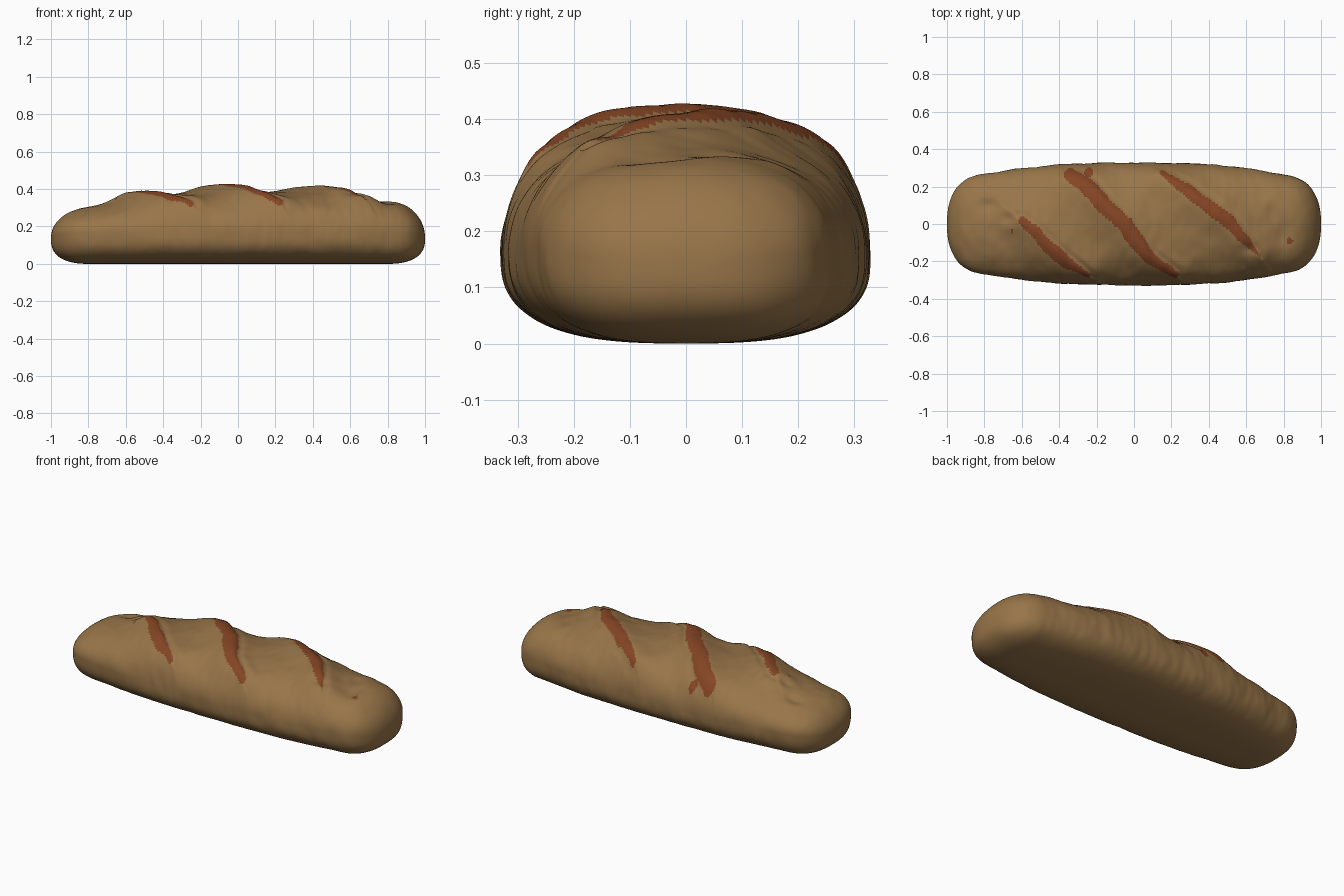
import bpy, bmesh, math
from mathutils import Vector, noise

if "Cube" in bpy.data.objects:
    bpy.data.objects.remove(bpy.data.objects["Cube"])


def material(name, rgb):
    m = bpy.data.materials.new(name)
    m.diffuse_color = (*rgb, 1)
    m.use_nodes = True
    m.node_tree.nodes["Principled BSDF"].inputs["Base Color"].default_value = m.diffuse_color
    return m


def curve(pts, x):
    """Catmull-Rom style interpolation through (x, value) points."""
    n = len(pts)
    for i in range(n - 1):
        if x <= pts[i + 1][0] or i == n - 2:
            break
    (x1, v1), (x2, v2) = pts[i], pts[i + 1]
    x0, v0 = pts[max(i - 1, 0)]
    x3, v3 = pts[min(i + 2, n - 1)]
    h = x2 - x1
    t = (x - x1) / h
    m1, m2 = h * (v2 - v0) / (x2 - x0), h * (v3 - v1) / (x3 - x1)
    return ((2*t**3 - 3*t*t + 1) * v1 + (t**3 - 2*t*t + t) * m1
            + (3*t*t - 2*t**3) * v2 + (t**3 - t*t) * m2)


def gauss(d, s):
    return math.exp(-(d / s) ** 2)


# Loaf profiles: half width and top height along x
WIDTH = [(-1, .25), (-.8, .268), (-.6, .297), (-.4, .318), (0, .328),
         (.4, .32), (.6, .30), (.8, .266), (1, .245)]
HEIGHT = [(-1, .275), (-.8, .302), (-.65, .33), (-.45, .36), (-.2, .378),
          (0, .384), (.25, .38), (.45, .374), (.65, .35), (.8, .342), (1, .305)]

# Diagonal slashes: (x, y, half width) along the top
SLASHES = [
    (.04, [(-.60, .02, .022), (-.53, -.04, .028), (-.46, -.12, .036),
           (-.37, -.20, .032), (-.25, -.27, .012)]),
    (.045, [(-.34, .265, .035), (-.24, .19, .045), (-.15, .09, .042), (-.05, 0, .042),
            (.01, -.09, .042), (.08, -.18, .032), (.22, -.27, .018)]),
    (.046, [(.15, .275, .012), (.27, .19, .030), (.39, .10, .036), (.50, .02, .036),
            (.57, -.06, .028), (.66, -.16, .006)]),
]
# Thin creases and dents in the crust: (x, y, radius x, radius y, depth)
DENTS = [(-.78, .10, .05, .03, .012), (-.67, .03, .04, .03, .015),
         (.79, -.06, .055, .08, .022), (.62, -.13, .04, .03, .015),
         (.74, .06, .04, .05, .010)]
SPOTS = [(.83, -.09, .016), (-.65, -.04, .012), (-.24, .278, .024)]


def nearest(path, x, y):
    """Signed distance to a slash (positive on its right) and its half width."""
    best = (9, 0, 0)
    for (ax, ay, aw), (bx, by, bw) in zip(path, path[1:]):
        ux, uy = bx - ax, by - ay
        t = max(0, min(1, ((x - ax) * ux + (y - ay) * uy) / (ux * ux + uy * uy)))
        dx, dy = x - ax - t * ux, y - ay - t * uy
        d = math.hypot(dx, dy)
        if d < best[0]:
            best = (d, math.copysign(1, dx * -uy + dy * ux), aw + t * (bw - aw))
    return best[0] * best[1], best[2]


def relief(x, y):
    """Raised slash ridges, with a groove on the right, and crust dents."""
    z = 0
    for amp, path in SLASHES:
        d, w = nearest(path, x, y)
        z += amp * gauss(d, .10 if d < 0 else .085)
        z -= .010 * gauss(d - w - .012, .018)
    for cx, cy, rx, ry, depth in DENTS:
        z -= depth * math.exp(-((x - cx) / rx) ** 2 - ((y - cy) / ry) ** 2)
    return z


def is_slash(x, y):
    wobble = .007 * noise.noise(Vector((x * 18, y * 18, 3)))
    for _, path in SLASHES:
        d, w = nearest(path, x, y)
        if abs(d) < w + wobble:
            return True
    return any(math.hypot(x - a, y - b) < r + wobble for a, b, r in SPOTS)


def section(x, count):
    """One rounded, flat-bottomed ring of the loaf."""
    u = max(0, (abs(x) - .8) / .2)
    end = max(0, 1 - u ** 2.4) ** (1 / 2.4)
    w, top, mid = curve(WIDTH, x), curve(HEIGHT, x), .165
    ring = []
    for j in range(count):
        a = 2 * math.pi * j / count
        c, s = math.cos(a), math.sin(a)
        n = 2.15 if s > 0 else 2.8
        y = w * math.copysign(abs(c) ** (2 / n), c)
        k = math.copysign(abs(s) ** (2 / n), s)
        z = mid + k * (top - mid if s > 0 else mid)
        y *= end
        z = .13 + (z - .13) * end
        if s > 0:
            z += relief(x, y) * min(1, k * 1.6) * end
        # Gentle crust bumps, absent from the flat base
        b = noise.noise(Vector((x * 9, y * 9, z * 7))) * .005
        b += noise.noise(Vector((x * 24, y * 16, z * 12))) * .0022
        b *= end * max(0, min(1, z / .1))
        ring.append((x, y + b * c, max(0, z + b * s)))
    return ring


# Loaf body, lofted from rings with denser rings at the rounded ends
COUNT, ENDS, MIDDLE = 160, 36, 270
tail = [.8 + .2 * math.sin(math.pi / 2 * i / ENDS) for i in range(1, ENDS)]
stations = ([-t for t in reversed(tail)]
            + [-.8 + 1.6 * i / MIDDLE for i in range(MIDDLE + 1)] + tail)
bm = bmesh.new()
rings = [[bm.verts.new(p) for p in section(x, COUNT)] for x in stations]
for a, b in zip(rings, rings[1:]):
    for j in range(COUNT):
        k = (j + 1) % COUNT
        bm.faces.new((a[j], b[j], b[k], a[k]))
for ring, x in ((rings[0], -1), (rings[-1], 1)):
    tip = bm.verts.new((x, 0, .13))
    for j in range(COUNT):
        bm.faces.new((tip, ring[j], ring[(j + 1) % COUNT]))
bmesh.ops.recalc_face_normals(bm, faces=bm.faces)

# Darker colour on the slashes across the top
for f in bm.faces:
    f.smooth = True
    p = f.calc_center_median()
    if p.z > .22 and is_slash(p.x, p.y):
        f.material_index = 1

mesh = bpy.data.meshes.new("bread_loaf")
bm.to_mesh(mesh)
bm.free()
mesh.materials.append(material("golden crust", (.314, .178, .066)))
mesh.materials.append(material("dark baked slash", (.235, .060, .018)))
loaf = bpy.data.objects.new("bread_loaf", mesh)
bpy.context.collection.objects.link(loaf)
